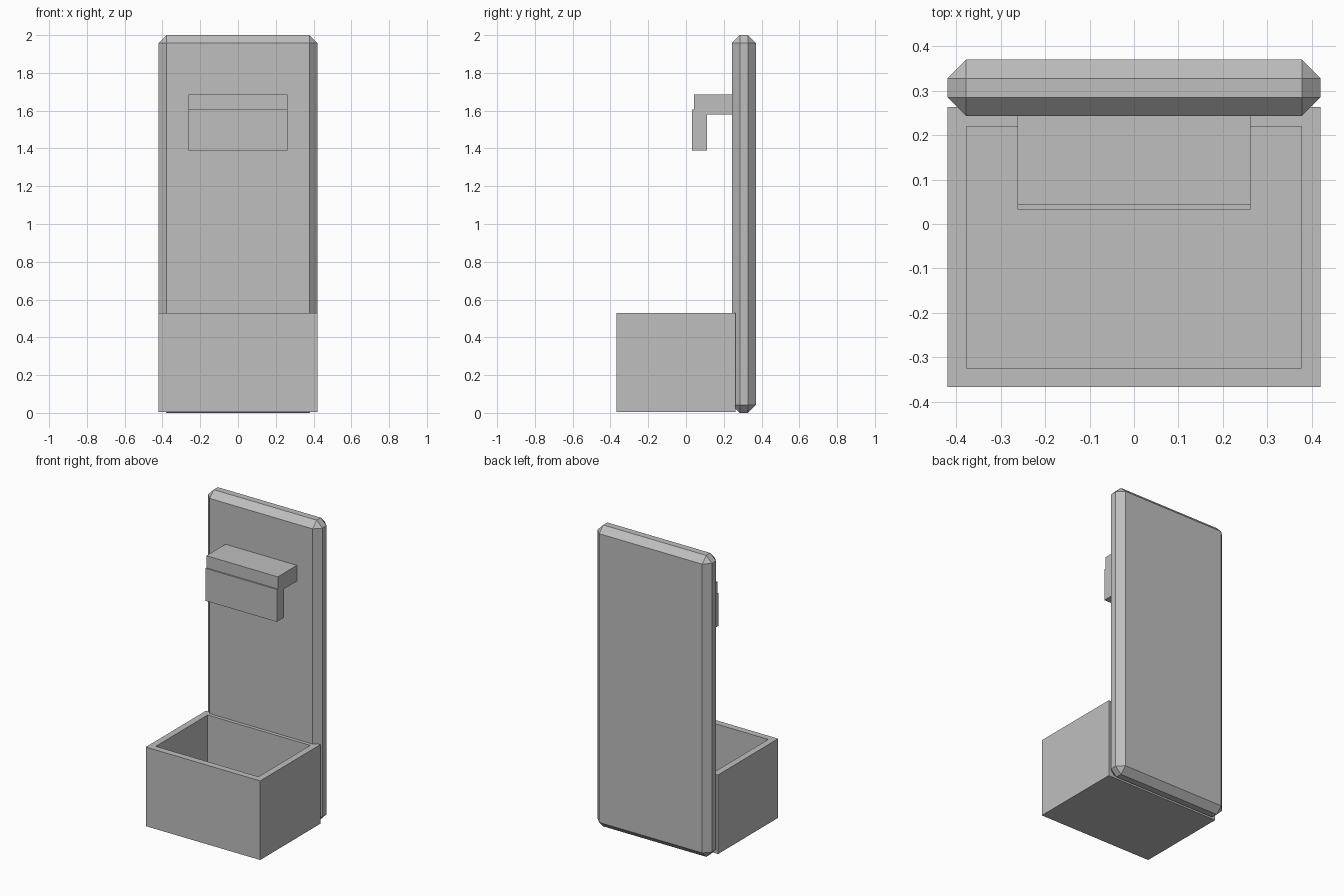
import bpy
import bmesh
from mathutils import Matrix, Vector

cube = bpy.data.objects.get("Cube")
if cube:
    bpy.data.objects.remove(cube, do_unlink=True)

# One plain grey for every part
grey = bpy.data.materials.new("plain_grey")
grey.use_nodes = True
colour = (0.52, 0.52, 0.52, 1)
grey.diffuse_color = colour
grey.node_tree.nodes["Principled BSDF"].inputs["Base Color"].default_value = colour


def add_box(name, low, high, shape=None):
    """Box between two corners, with an optional bmesh edit."""
    low, high = Vector(low), Vector(high)
    bm = bmesh.new()
    bmesh.ops.create_cube(
        bm, size=1,
        matrix=Matrix.Translation((low + high) / 2) @ Matrix.Diagonal((*(high - low), 1)))
    if shape:
        shape(bm)
    mesh = bpy.data.meshes.new(name)
    bm.to_mesh(mesh)
    bm.free()
    mesh.materials.append(grey)
    obj = bpy.data.objects.new(name, mesh)
    bpy.context.collection.objects.link(obj)
    return obj


def hollow(bm):
    """Inset the top face and sink it to leave walls and a floor."""
    bm.normal_update()
    top = max(bm.faces, key=lambda f: f.calc_center_median().z)
    bmesh.ops.inset_region(bm, faces=[top], thickness=0.061)
    inner = bmesh.ops.extrude_discrete_faces(bm, faces=[top])["faces"][0]
    bmesh.ops.translate(bm, verts=inner.verts, vec=(0, 0, -0.46))


# Upright back panel with chamfered edges
panel = add_box("back_panel", (-0.42, 0.243, 0), (0.42, 0.37, 2))
chamfer = panel.modifiers.new("chamfer", 'BEVEL')
chamfer.width = 0.042
chamfer.segments = 1

# Open basin in front of the panel
add_box("basin", (-0.42, -0.367, 0.005), (0.42, 0.263, 0.53), hollow)

# Spout: horizontal arm and hanging lip
add_box("spout_arm", (-0.262, 0.043, 1.58), (0.262, 0.26, 1.685))
add_box("spout_lip", (-0.262, 0.033, 1.39), (0.262, 0.11, 1.605))
